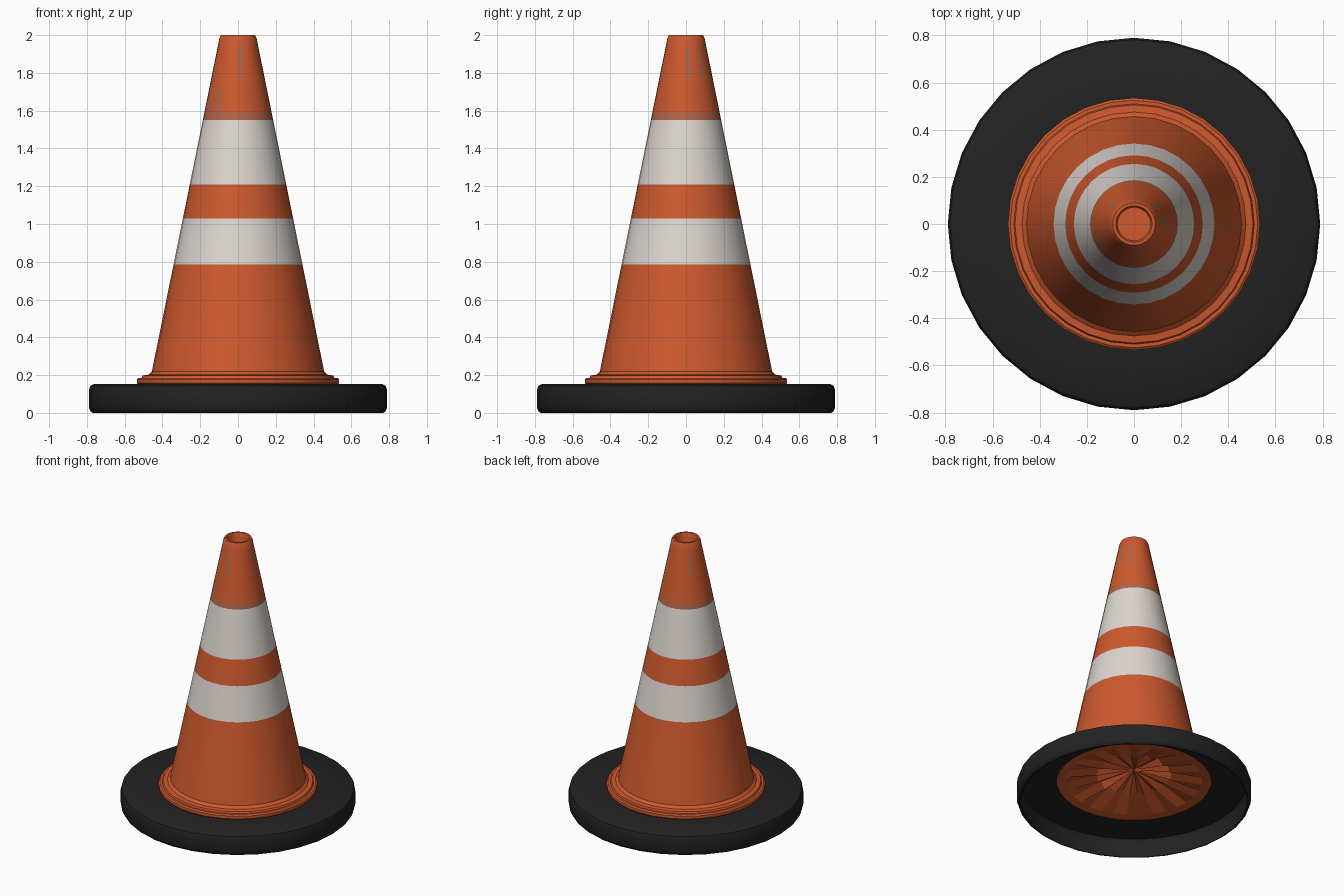
import bpy, bmesh, math, random

if "Cube" in bpy.data.objects:
    bpy.data.objects.remove(bpy.data.objects["Cube"])

random.seed(4)
SEGS = 32


def material(name, rgb):
    m = bpy.data.materials.new(name)
    m.diffuse_color = (*rgb, 1)
    m.use_nodes = True
    m.node_tree.nodes["Principled BSDF"].inputs["Base Color"].default_value = m.diffuse_color
    return m


ORANGE = material("orange plastic", (0.61, 0.10, 0.027))
WHITE = material("off white stripe", (0.72, 0.67, 0.63))
DULL = material("scuffed orange", (0.42, 0.13, 0.065))
BLACK = material("black rubber", (0.016, 0.016, 0.016))


def lathe(name, profile, mats, closed=False):
    """Spin (radius, z) points around z; radius 0 makes a pole."""
    bm = bmesh.new()
    rings = []
    for r, z in profile:
        if r == 0:
            rings.append([bm.verts.new((0, 0, z))] * SEGS)
        else:
            rings.append([bm.verts.new((r * math.cos(math.tau * i / SEGS),
                                        r * math.sin(math.tau * i / SEGS), z))
                          for i in range(SEGS)])
    pairs = list(zip(rings, rings[1:]))
    if closed:
        pairs.append((rings[-1], rings[0]))
    for a, b in pairs:
        for i in range(SEGS):
            j = (i + 1) % SEGS
            bm.faces.new(list(dict.fromkeys((a[i], a[j], b[j], b[i]))))
    bmesh.ops.recalc_face_normals(bm, faces=bm.faces)
    mesh = bpy.data.meshes.new(name)
    bm.to_mesh(mesh)
    bm.free()
    for m in mats:
        mesh.materials.append(m)
    ob = bpy.data.objects.new(name, mesh)
    bpy.context.collection.objects.link(ob)
    bpy.ops.object.select_all(action='DESELECT')
    ob.select_set(True)
    bpy.context.view_layer.objects.active = ob
    bpy.ops.object.shade_smooth_by_angle(angle=math.radians(35))
    return ob


# Rubber base: hollow shell, open underneath
lathe("rubber_base", [
    (0.52, 0.152), (0.765, 0.152), (0.782, 0.142), (0.79, 0.12),
    (0.79, 0.03), (0.782, 0.01), (0.77, 0.0), (0.762, 0.0),
    (0.772, 0.03), (0.772, 0.12), (0.76, 0.14), (0.52, 0.144)],
    [BLACK], closed=True)


# Cone body: pleated underside, stepped flange, tapering wall, hollow tip
def wall(z):
    return 0.46 + (z - 0.2) * (0.097 - 0.46) / 1.79


levels = [0.22, 0.5, 0.785, 1.02, 1.03, 1.21, 1.55, 1.59, 1.72, 1.77, 1.94, 1.985]
profile = [(0, 0.24), (0.25, 0.2), (0.46, 0.155), (0.525, 0.148),
           (0.535, 0.158), (0.535, 0.178), (0.525, 0.186), (0.51, 0.186),
           (0.505, 0.198), (0.475, 0.202)]
profile += [(wall(z), z) for z in levels]
profile += [(0.09, 2.0), (0.077, 2.0), (0.07, 1.985), (0.07, 1.86), (0, 1.86)]
cone = lathe("cone_body", profile, [ORANGE, WHITE, DULL])
mesh = cone.data

# Uneven pleats under the cone
for v in mesh.vertices:
    if abs(math.hypot(v.co.x, v.co.y) - 0.25) < 0.001 and v.co.z < 0.3:
        v.co.z += (0.015 if v.index % 2 else -0.015) + random.uniform(-0.01, 0.01)

# Stripes by height, scuffs by height and direction
scuffs = [(1.59, 1.72, 230), (1.59, 1.72, 208), (1.77, 1.94, 275),
          (1.77, 1.94, 5), (1.77, 1.94, 40), (1.77, 1.94, 140)]
for p in mesh.polygons:
    c = p.center
    r = math.hypot(c.x, c.y)
    if c.z < 0.3 and r < 0.47 and p.normal.z < 0:
        p.use_smooth = False
    if r < wall(c.z) - 0.01:
        continue
    ang = math.degrees(math.atan2(c.y, c.x)) % 360
    if 0.785 < c.z < 1.03 or 1.21 < c.z < 1.55:
        p.material_index = 1
    elif 1.55 < c.z < 1.59:
        p.material_index = 2
    elif any(a < c.z < b and abs(ang - d) < 6 for a, b, d in scuffs):
        p.material_index = 2
